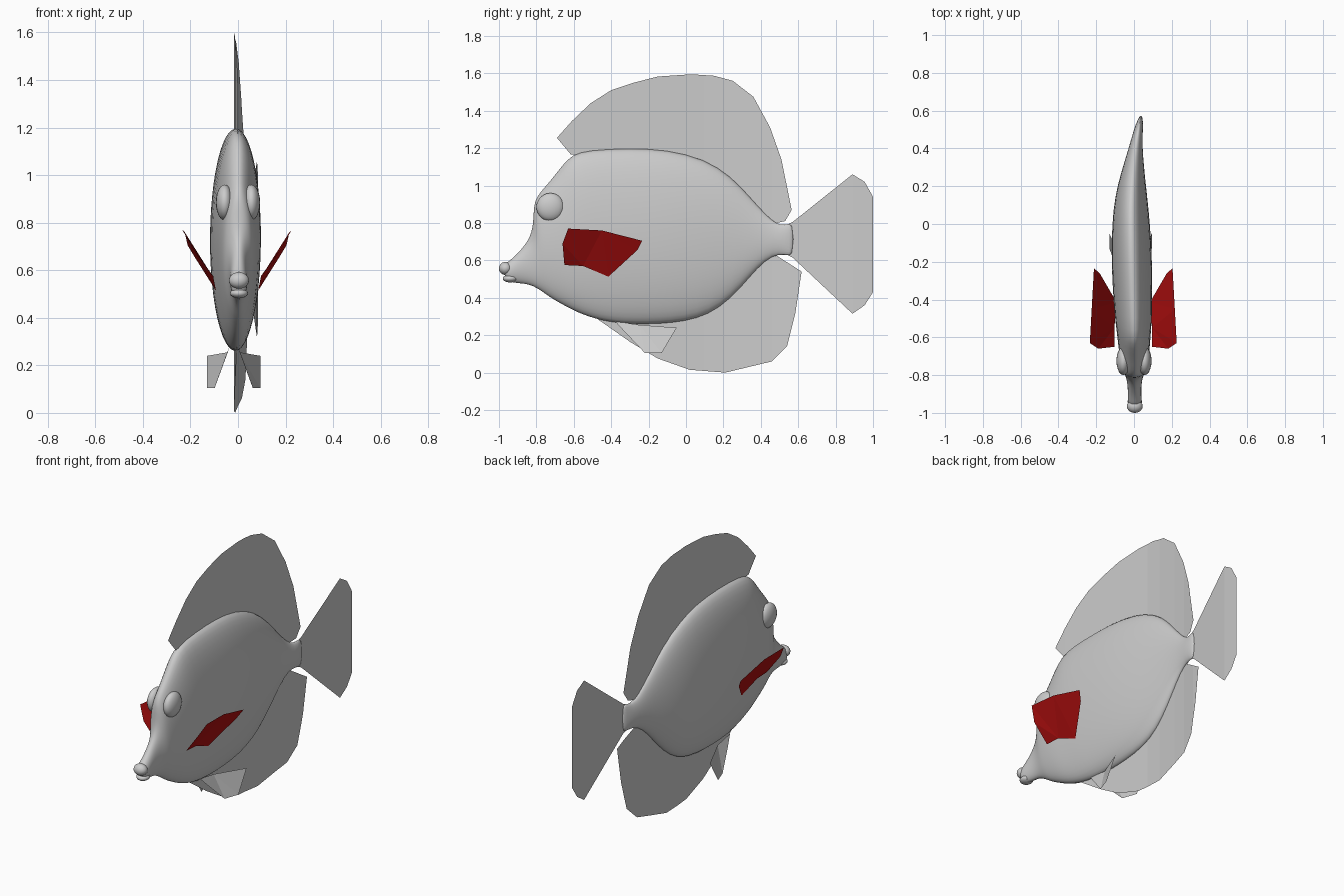
import bpy, bmesh, math
from mathutils import Vector

if "Cube" in bpy.data.objects:
    bpy.data.objects.remove(bpy.data.objects["Cube"])

# sideways bend of the swimming fish: (y, x)
BEND = [(-1, .004), (-.6, 0), (-.2, -.012), (.1, -.017), (.21, -.012), (.36, .003),
        (.46, .016), (.56, .035), (.89, .08), (1, .085)]

def bend(y):
    for (y0, x0), (y1, x1) in zip(BEND, BEND[1:]):
        if y <= y1:
            return x0 + (x1 - x0) * (y - y0) / (y1 - y0)
    return BEND[-1][1]

def finish(name, bm, smooth=False, color=None):
    me = bpy.data.meshes.new(name)
    bm.to_mesh(me)
    bm.free()
    ob = bpy.data.objects.new(name, me)
    bpy.context.collection.objects.link(ob)
    for p in me.polygons:
        p.use_smooth = smooth
    if color:
        me.materials.append(color)
    return ob

# body: rings as top y, top z, bottom y, bottom z, half width
RINGS = [(-.975, .565, -.97, .515, .022), (-.955, .592, -.955, .49, .036),
         (-.92, .615, -.92, .48, .036), (-.87, .67, -.87, .477, .035),
         (-.835, .72, -.82, .467, .040), (-.818, .78, -.77, .435, .050),
         (-.815, .85, -.73, .405, .060), (-.81, .92, -.68, .375, .068),
         (-.775, .97, -.61, .337, .077), (-.72, 1.03, -.55, .31, .084),
         (-.66, 1.11, -.48, .287, .090), (-.61, 1.165, -.41, .272, .096),
         (-.52, 1.19, -.33, .261, .102), (-.3, 1.2, -.2, .259, .107),
         (-.1, 1.192, -.08, .265, .105), (.1, 1.142, .06, .287, .094),
         (.24, 1.05, .18, .345, .074), (.34, .94, .29, .45, .053),
         (.42, .85, .38, .56, .037), (.48, .795, .46, .628, .027),
         (.53, .785, .53, .634, .020), (.575, .81, .575, .615, .006)]
N = 24
bm = bmesh.new()
loops = []
for ty, tz, by, bz, w in RINGS:
    ring = []
    for i in range(N):
        a = 2 * math.pi * i / N
        t = .5 + .505 * math.cos(a)
        y = by + (ty - by) * t
        ring.append(bm.verts.new((bend(y) + w * 1.01 * math.sin(a), y, bz + (tz - bz) * t)))
    loops.append(ring)
for a, b in zip(loops, loops[1:]):
    for i in range(N):
        j = (i + 1) % N
        bm.faces.new((a[i], a[j], b[j], b[i]))
bm.faces.new(loops[0])
bm.faces.new(loops[-1])
bmesh.ops.recalc_face_normals(bm, faces=bm.faces)
body = finish("body", bm, True)
body.modifiers.new("smooth", 'SUBSURF').levels = 1
body.modifiers["smooth"].render_levels = 1

# eyes and lips: stretched balls sunk into the head
def ball(name, loc, size):
    bm = bmesh.new()
    bmesh.ops.create_uvsphere(bm, u_segments=20, v_segments=12, radius=1)
    for v in bm.verts:
        v.co = Vector(loc) + v.co * Vector(size)
    finish(name, bm, True)

for side, tag in ((1, "right"), (-1, "left")):
    ball("eye_" + tag, (side * .056, -.725, .885), (.037, .075, .075))
ball("upper_lip", (.004, -.965, .557), (.042, .035, .035))
ball("lower_lip", (.004, -.94, .503), (.038, .04, .021))

# upright fins: flat outlines cut into strips, then bent with the body
def bent_fin(name, outline):
    bm = bmesh.new()
    bm.faces.new([bm.verts.new((0, y, z)) for y, z in outline])
    bmesh.ops.triangulate(bm, faces=bm.faces[:])
    for y, _ in BEND[1:-1]:
        bmesh.ops.bisect_plane(bm, geom=bm.verts[:] + bm.edges[:] + bm.faces[:],
                               plane_co=(0, y, 0), plane_no=(0, 1, 0), dist=1e-5)
    for v in bm.verts:
        v.co.x = bend(v.co.y)
    finish(name, bm)

bent_fin("dorsal_fin", [(-.615, 1.165), (-.69, 1.255), (-.61, 1.345), (-.51, 1.44),
         (-.4, 1.51), (-.28, 1.55), (-.15, 1.583), (.03, 1.595), (.15, 1.587), (.25, 1.56),
         (.36, 1.475), (.45, 1.31), (.51, 1.14), (.565, .87), (.53, .81), (.46, .795),
         (.38, .86), (.25, 1.01), (.1, 1.12), (-.1, 1.17), (-.5, 1.17)])
bent_fin("anal_fin", [(-.5, .305), (-.3, .165), (-.15, .075), (.02, .015), (.21, 0),
         (.46, .06), (.54, .14), (.585, .32), (.618, .54), (.47, .635), (.38, .59),
         (.25, .43), (.1, .33), (-.1, .285), (-.3, .28)])
bent_fin("tail_fin", [(.5, .77), (.57, .805), (.89, 1.06), (.955, 1.02), (1, .94),
         (1, .43), (.955, .36), (.89, .315), (.57, .615), (.5, .65)])

# paired fins, each side slightly shifted by the swimming bend
red = bpy.data.materials.new("red_fin")
red.diffuse_color = (.45, .005, .005, 1)
red.use_nodes = True
red.node_tree.nodes["Principled BSDF"].inputs["Base Color"].default_value = red.diffuse_color

def paired_fin(name, pts, shift, color=None):
    for side, tag in ((1, "right"), (-1, "left")):
        bm = bmesh.new()
        bm.faces.new([bm.verts.new((side * x + shift, y, z)) for x, y, z in pts])
        bmesh.ops.triangulate(bm, faces=bm.faces[:])
        finish(name + "_" + tag, bm, False, color)

paired_fin("pectoral_fin", [(.23, -.63, .77), (.22, -.45, .76), (.208, -.235, .705),
           (.178, -.26, .655), (.088, -.415, .513), (.1, -.55, .57), (.1, -.65, .575),
           (.185, -.66, .69)], -.004, red)
paired_fin("pelvic_fin", [(.02, -.38, .275), (.025, -.25, .255), (.112, -.05, .24),
           (.112, -.13, .105), (.08, -.22, .105), (.04, -.33, .22)], -.018)
